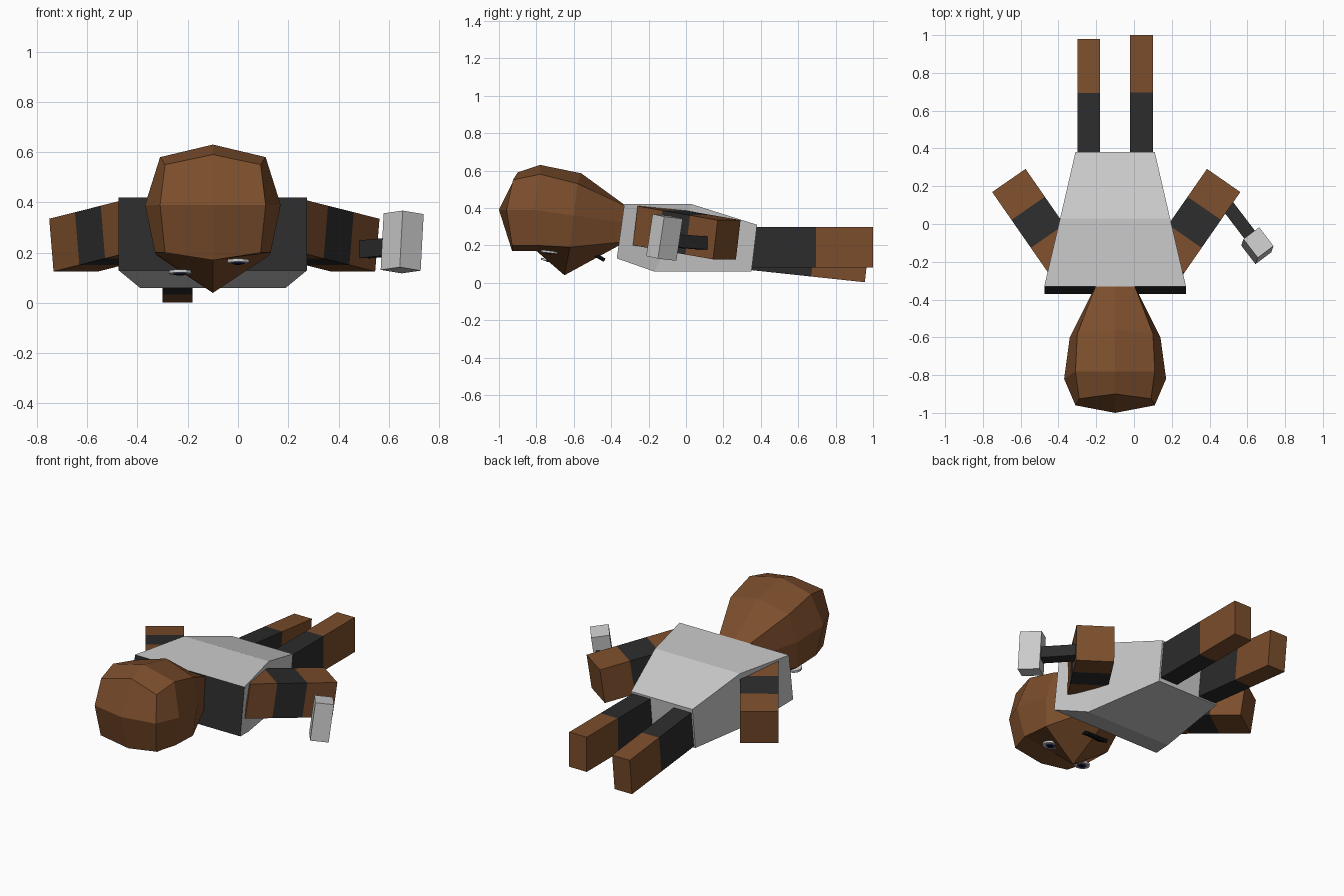
import bpy
from mathutils import Vector, Quaternion

if "Cube" in bpy.data.objects:
    bpy.data.objects.remove(bpy.data.objects["Cube"])


def material(name, rgb):
    m = bpy.data.materials.new(name)
    m.diffuse_color = (*rgb, 1)
    m.use_nodes = True
    m.node_tree.nodes["Principled BSDF"].inputs["Base Color"].default_value = m.diffuse_color
    return m


BROWN = material("brown", (0.20, 0.075, 0.025))
DARK = material("charcoal", (0.025, 0.025, 0.025))
BLACK = material("black", (0.003, 0.003, 0.003))
BLUE = material("blue", (0.03, 0.03, 0.2))
GREY = material("grey", (0.8, 0.8, 0.8))
CX = -0.1  # centre line of the body


def loft(name, rings, band_mats, start_mat=None, tip=None):
    """Skin equal-length rings; one material per band, plus end caps."""
    n = len(rings[0])
    verts = [Vector(p) for r in rings for p in r]
    faces, mats = [], []
    for k in range(len(rings) - 1):
        for i in range(n):
            j = (i + 1) % n
            faces.append((k * n + i, k * n + j, (k + 1) * n + j, (k + 1) * n + i))
            mats.append(band_mats[k])
    faces.append(tuple(range(n - 1, -1, -1)))
    mats.append(start_mat or band_mats[0])
    last = (len(rings) - 1) * n
    if tip:  # centre vertex with four quads around it
        verts.append(Vector(tip))
        for i in range(1, n, 2):
            faces.append((last + (i - 1) % n, last + i, last + (i + 1) % n, len(verts) - 1))
            mats.append(band_mats[-1])
    else:
        faces.append(tuple(range(last, last + n)))
        mats.append(band_mats[-1])
    me = bpy.data.meshes.new(name)
    me.from_pydata(verts, [], faces)
    slots = list(dict.fromkeys(mats))
    for m in slots:
        me.materials.append(m)
    for p, m in zip(me.polygons, mats):
        p.material_index = slots.index(m)
    ob = bpy.data.objects.new(name, me)
    bpy.context.collection.objects.link(ob)
    # consistent outward normals
    import bmesh
    bm = bmesh.new()
    bm.from_mesh(me)
    bmesh.ops.recalc_face_normals(bm, faces=bm.faces)
    bm.to_mesh(me)
    bm.free()
    return ob


def beam(name, p0, p1, w, h, cuts, mats, ref=(0, 0, 1)):
    """Box from p0 to p1, split into coloured bands at the given fractions."""
    p0, p1 = Vector(p0), Vector(p1)
    d = (p1 - p0).normalized()
    s = d.cross(Vector(ref)).normalized()
    u = s.cross(d)
    rings = []
    for t in [0, *cuts, 1]:
        c = p0.lerp(p1, t)
        rings.append([c + s * a * w / 2 + u * b * h / 2
                      for a, b in ((-1, -1), (1, -1), (1, 1), (-1, 1))])
    return loft(name, rings, mats)


def disc(name, loc, normal, r, depth, mat):
    bpy.ops.mesh.primitive_cylinder_add(vertices=12, radius=r, depth=depth, location=loc)
    ob = bpy.context.object
    ob.name = name
    ob.rotation_mode = 'QUATERNION'
    ob.rotation_quaternion = Vector(normal).to_track_quat('Z', 'Y')
    ob.data.materials.append(mat)


# torso: (y, z, half width) for the top and bottom edge of each section
torso = []
for (yt, zt, wt), (yb, zb, wb) in (((-.33, .42, .375), (-.37, .13, .375)),
                                   ((.03, .42, .291), (-.17, .06, .29)),
                                   ((.38, .31, .21), (.35, .06, .21))):
    torso.append([(CX - wt, yt, zt), (CX + wt, yt, zt), (CX + wb, yb, zb), (CX - wb, yb, zb)])
loft("torso", torso, [GREY, GREY], start_mat=DARK)

# head: half rings (half width, y, z) from top to bottom, mirrored, neck to crown
half_rings = [
    [(0, -.32, .41), (.1, -.32, .41), (.1, -.32, .32), (.1, -.32, .22), (0, -.32, .22)],
    [(0, -.56, .585), (.2, -.58, .53), (.24, -.60, .36), (.225, -.62, .19), (0, -.65, .04)],
    [(0, -.78, .63), (.21, -.78, .58), (.27, -.82, .39), (.23, -.80, .20), (0, -.80, .17)],
    [(0, -.90, .59), (.19, -.925, .55), (.21, -.96, .39), (.19, -.93, .20), (0, -.93, .17)],
]
rings = []
for h in half_rings:
    right = [(CX + w, y, z) for w, y, z in h]
    left = [(CX - w, y, z) for w, y, z in h[3:0:-1]]
    rings.append(right + left)
loft("head", rings, [BROWN] * 3, tip=(CX, -1.0, .39))

# eyes and mouth on the underside of the face
for side, x, z in (("left", -.23, .122), ("right", 0, .165)):
    n = Vector((0, -.12, -1)).normalized()
    c = Vector((x, -.73, z))
    disc("eye_white_" + side, c, n, .045, .012, GREY)
    disc("eye_iris_" + side, c + n * .004, n, .026, .01, BLUE)
    disc("eye_pupil_" + side, c + n * .007, n, .014, .01, BLACK)
beam("mouth", (CX - .07, -.47, .14), (CX + .07, -.47, .14), .08, .02, [], [BLACK],
     ref=(0, -.49, -.87))

# arms, mirrored about the centre line
for side, sx in (("left", -1), ("right", 1)):
    ax = -.094
    beam("arm_" + side, (ax + sx * .263, -.21, .305), (ax + sx * .56, .218, .23),
         .215, .212, [.31, .655], [BROWN, DARK, BROWN])

# legs, the left one hanging lower
beam("leg_right", (.04, .33, .19), (.04, 1.0, .19), .12, .215, [.545], [DARK, BROWN])
beam("leg_left", (-.24, .33, .18), (-.24, .968, .112), .12, .22, [.55], [DARK, BROWN])

# hammer held in the right hand
beam("hammer_handle", (.47, .13, .21), (.63, -.08, .225), .07, .07, [], [DARK])
beam("hammer_head", (.647, -.132, .13), (.659, -.098, .355), .105, .125, [], [GREY],
     ref=(.6, -.8, 0))
